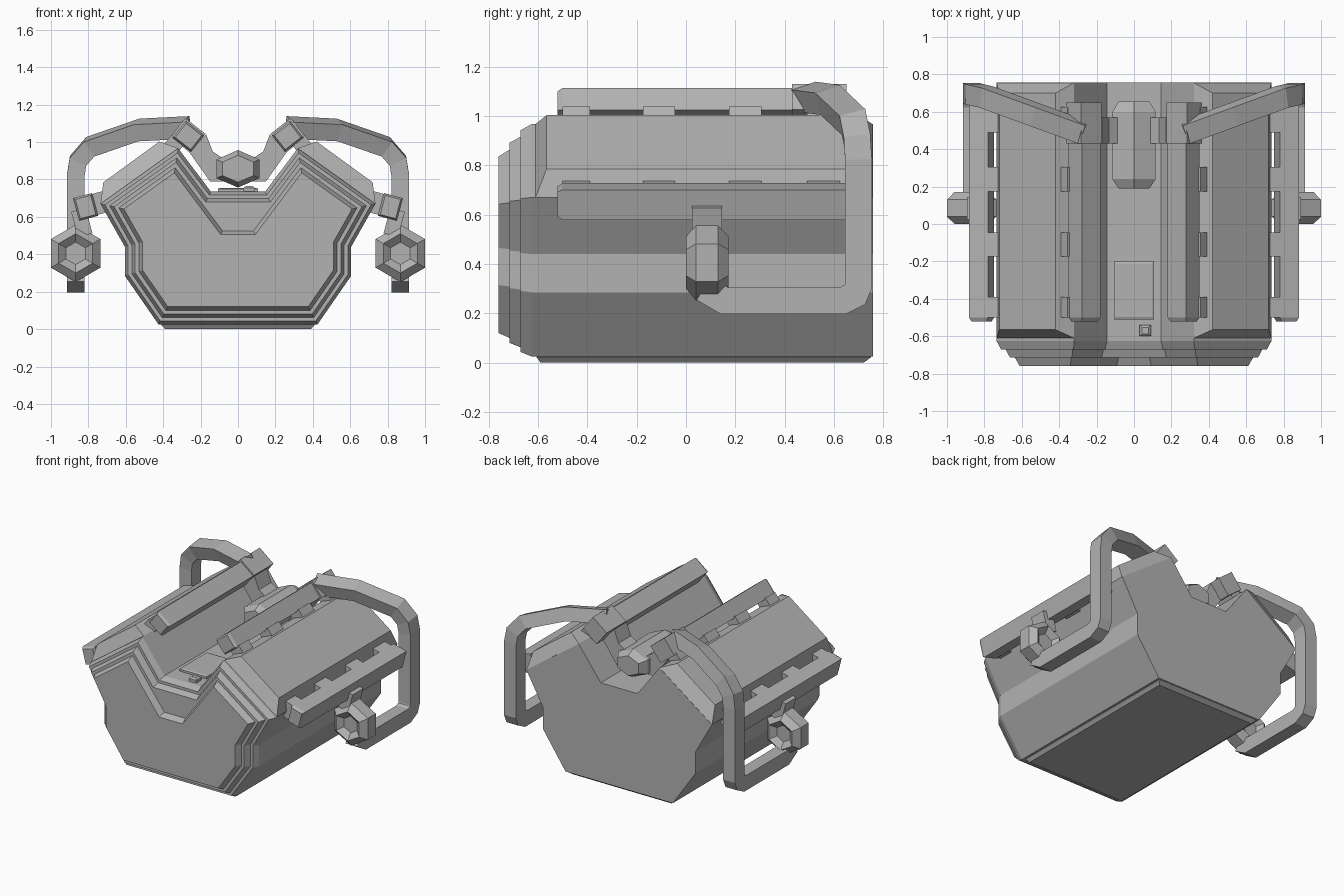
import bpy, bmesh
from math import sin, cos, pi, radians
from mathutils import Vector

cube = bpy.data.objects.get("Cube")
if cube:
    bpy.data.objects.remove(cube, do_unlink=True)

metal = bpy.data.materials.new("engine_grey")
metal.use_nodes = True
metal.diffuse_color = (0.45, 0.45, 0.45, 1)
bsdf = next(n for n in metal.node_tree.nodes if n.type == 'BSDF_PRINCIPLED')
bsdf.inputs["Base Color"].default_value = (0.45, 0.45, 0.45, 1)
bsdf.inputs["Roughness"].default_value = 0.7


def loft(name, rings):
    """Skin a list of equal-length rings of 3D points and cap both ends."""
    bm = bmesh.new()
    loops = [[bm.verts.new(p) for p in ring] for ring in rings]
    n = len(loops[0])
    for a, b in zip(loops, loops[1:]):
        for i in range(n):
            j = (i + 1) % n
            bm.faces.new((a[i], a[j], b[j], b[i]))
    bm.faces.new(loops[0])
    bm.faces.new(loops[-1])
    bmesh.ops.recalc_face_normals(bm, faces=bm.faces)
    mesh = bpy.data.meshes.new(name)
    bm.to_mesh(mesh)
    bm.free()
    mesh.materials.append(metal)
    obj = bpy.data.objects.new(name, mesh)
    bpy.context.collection.objects.link(obj)
    return obj


def at_y(profile, y, side=1):
    return [(x * side, y, z) for x, z in profile]


def prism(name, profile, y0, y1, side=1):
    return loft(name, [at_y(profile, y0, side), at_y(profile, y1, side)])


def tilted_box(cx, cz, w, h, degrees):
    """Rectangle in the xz plane, turned about its centre."""
    c, s = cos(radians(degrees)), sin(radians(degrees))
    corners = ((-w, -h), (w, -h), (w, h), (-w, h))
    return [(cx + (u * c - v * s) / 2, cz + (u * s + v * c) / 2) for u, v in corners]


def rect(x0, x1, y0, y1, z):
    return [(x0, y0, z), (x1, y0, z), (x1, y1, z), (x0, y1, z)]


def inset(profile, d):
    """Move every edge of a counter-clockwise profile inwards by d."""
    pts = [Vector(p) for p in profile]
    out = []
    for i, p in enumerate(pts):
        e0 = (p - pts[i - 1]).normalized()
        e1 = (pts[(i + 1) % len(pts)] - p).normalized()
        n0, n1 = Vector((-e0.y, e0.x)), Vector((-e1.y, e1.x))
        out.append(p + (n0 + n1) * (d / (1 + n0.dot(n1))))
    return out


def mirrored(half):
    return half + [(-x, z) for x, z in reversed(half)]


def hexagon(cx, cz, rx, rz):
    return [(cx + rx * sin(i * pi / 3), cz + rz * cos(i * pi / 3)) for i in range(6)]


def sweep(path, ring):
    """Project a ring along each straight of the path onto the mitre planes."""
    path = [Vector(p) for p in path]
    rings = []
    for i in range(1, len(path)):
        d = (path[i] - path[i - 1]).normalized()
        nxt = (path[i + 1] - path[i]).normalized() if i + 1 < len(path) else d
        n = d + nxt
        ring = [p + d * ((path[i] - p).dot(n) / d.dot(n)) for p in ring]
        rings.append(ring)
    return rings


# Block with stepped, bevelled front
flank = [(0.425, 0.025), (0.605, 0.285), (0.605, 0.44), (0.735, 0.67), (0.32, 0.967)]
block = mirrored(flank + [(0.145, 0.735)])
steps = ((0.757, 0), (-0.625, 0), (-0.67, 0.018), (-0.67, 0.037), (-0.715, 0.055))
loft("engine_block", [at_y(inset(block, d), y) for y, d in steps])

# Front cover with a deeper valley
cover = mirrored(flank + [(0.045, 0.6)])
cover_steps = ((-0.70, 0.075), (-0.715, 0.075), (-0.76, 0.095))
loft("front_cover", [at_y(inset(cover, d), y) for y, d in cover_steps])

# Bottom pan
loft("bottom_pan", [rect(-0.41, 0.41, -0.605, 0.75, 0.03),
                    rect(-0.41, 0.41, -0.605, 0.75, 0.022),
                    rect(-0.39, 0.39, -0.59, 0.72, 0)])

# Valley hatch and small cap
loft("valley_hatch", [rect(-0.107, 0.107, -0.51, -0.2, 0.73),
                      rect(-0.107, 0.107, -0.51, -0.2, 0.75),
                      rect(-0.095, 0.095, -0.498, -0.212, 0.755)])
loft("valley_cap", [rect(0.03, 0.09, -0.6, -0.54, 0.73),
                    rect(0.03, 0.09, -0.6, -0.54, 0.755),
                    rect(0.043, 0.077, -0.587, -0.553, 0.765)])

# Central hexagonal shaft with tapered ends
shaft_steps = ((0.19, 0.72), (0.24, 1), (0.6, 1), (0.655, 0.72))
loft("centre_shaft", [at_y(hexagon(0, 0.857, 0.133 * k, 0.1 * k), y)
                      for y, k in shaft_steps])

tab_spans = ((-0.5, -0.39), (-0.175, -0.045), (0.175, 0.305), (0.49, 0.625))

for side, word in ((1, "left"), (-1, "right")):
    # Cylinder head sitting on the sloped bank
    base = [(0.735, 0.67), (0.32, 0.967)]
    top = [(0.42, 1.003), (0.72, 0.785)]
    head = []
    for edge, y0, y1 in ((base, -0.61, 0.755), (top, -0.565, 0.70)):
        (xa, za), (xb, zb) = edge if edge is base else reversed(edge)
        head.append([(xa * side, y0, za), (xb * side, y0, zb),
                     (xb * side, y1, zb), (xa * side, y1, za)])
    loft(word + "_head", head)

    # Inner and outer rails with their tabs
    rail = tilted_box(0.265, 1.03, 0.125, 0.115, 38)
    loft(word + "_inner_rail", [at_y(inset(rail, 0.01), -0.52, side),
                                at_y(rail, -0.5, side), at_y(rail, 0.63, side)])
    outer = tilted_box(0.815, 0.653, 0.105, 0.126, -15)
    loft(word + "_outer_rail", [at_y(inset(outer, 0.01), -0.52, side),
                                at_y(outer, -0.5, side), at_y(outer, 0.645, side)])
    for i, (y0, y1) in enumerate(tab_spans):
        prism(f"{word}_inner_tab_{i + 1}", tilted_box(0.345, 0.983, 0.085, 0.075, 38),
              y0, y1, side)
        prism(f"{word}_outer_tab_{i + 1}", tilted_box(0.735, 0.675, 0.1, 0.115, -15),
              y0, y1, side)

    # Collar on the inner rail, and the arm down to the shaft
    prism(word + "_collar", tilted_box(0.268, 1.035, 0.138, 0.13, 38), 0.43, 0.65, side)
    arm = [(0.17, 1.04), (0.135, 0.95), (0.06, 0.9), (0.08, 0.79), (0.15, 0.79), (0.26, 0.945)]
    prism(word + "_shaft_arm", arm, 0.43, 0.57, side)

    # Looping pipe, swept up and down from the middle of its upright
    x = 0.868
    middle = (x, 0.7, 0.6)
    section = [Vector(p) for p in rect(x - 0.047, x + 0.047, 0.645, 0.753, 0.6)]
    up = sweep([middle, (x, 0.7, 0.82), (0.855, 0.695, 0.9), (0.79, 0.68, 0.975),
                (0.53, 0.585, 1.065), (0.27, 0.49, 1.078)], section)
    down = sweep([middle, (x, 0.7, 0.31), (x, 0.685, 0.275), (x, 0.635, 0.25),
                  (x, 0.155, 0.25), (x, 0.07, 0.3)], section)
    pipe = up[::-1] + down
    loft(word + "_pipe", [[(p.x * side, p.y, p.z) for p in r] for r in pipe])

    # Dished hexagonal end fitting, and its strut to the outer rail
    fitting = ((0.035, 0.06), (0, 0.105), (0.04, 0.153), (0.13, 0.153),
               (0.172, 0.105), (0.137, 0.06))
    loft(word + "_end_fitting", [at_y(hexagon(x, 0.405, r, r), y, side)
                                 for y, r in fitting])
    prism(word + "_strut", tilted_box(0.835, 0.57, 0.08, 0.14, -15), 0.025, 0.145, side)
